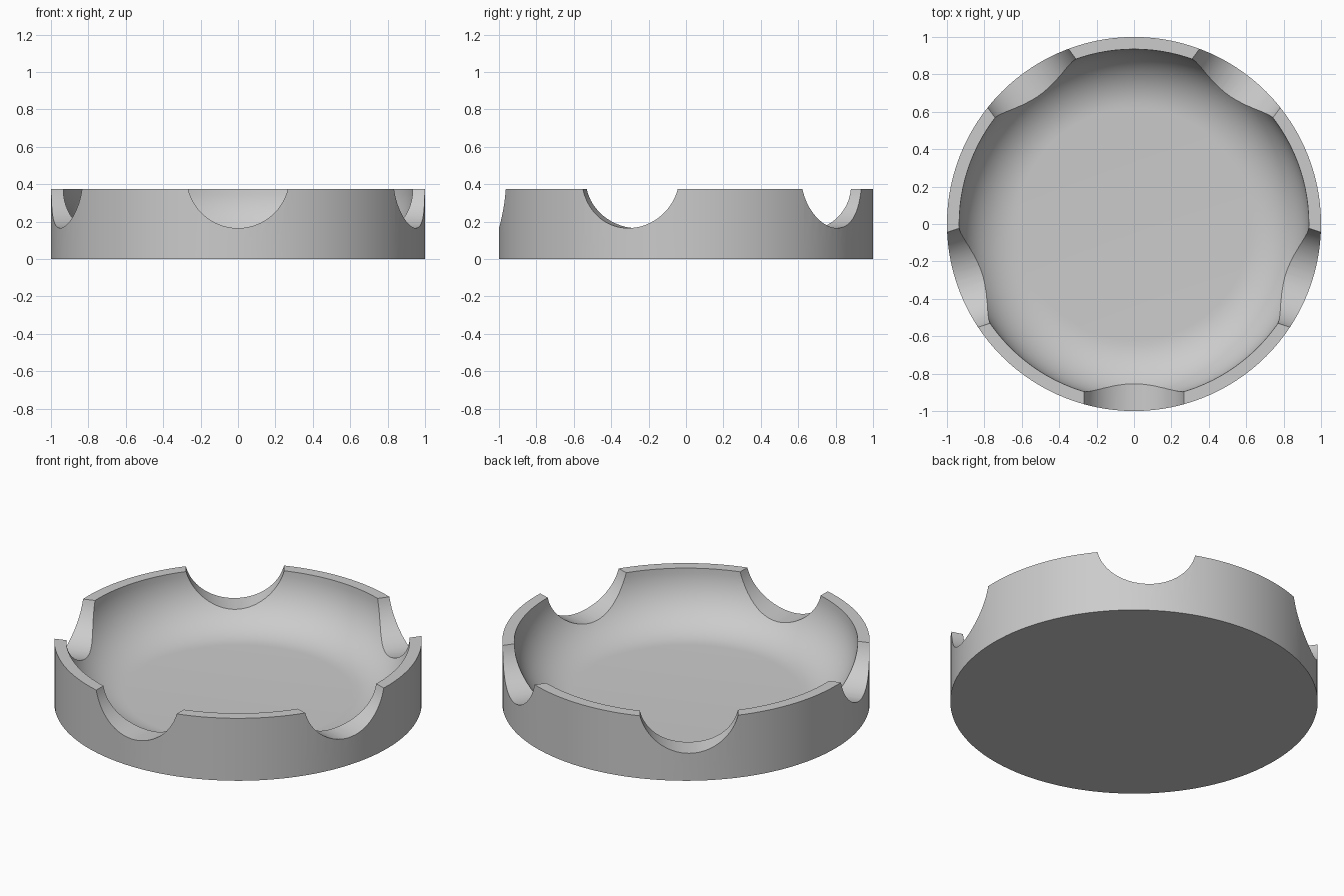
import bpy, bmesh, math
from mathutils import Matrix, Vector

cube = bpy.data.objects.get("Cube")
if cube:
    bpy.data.objects.remove(cube, do_unlink=True)

HEIGHT = 0.375
FILLET = 0.315          # radius of the rounded inner wall
INNER = 0.935           # inner radius at the rim
NOTCH_R, NOTCH_Z = 0.275, 0.44

grey = bpy.data.materials.new("grey")
grey.use_nodes = True
colour = (0.6, 0.6, 0.6, 1)
grey.diffuse_color = colour
grey.node_tree.nodes["Principled BSDF"].inputs["Base Color"].default_value = colour


def make_object(name, bm):
    bmesh.ops.recalc_face_normals(bm, faces=bm.faces)
    mesh = bpy.data.meshes.new(name)
    bm.to_mesh(mesh)
    bm.free()
    mesh.materials.append(grey)
    obj = bpy.data.objects.new(name, mesh)
    bpy.context.collection.objects.link(obj)
    return obj


# Dish: half profile with a rounded inner wall, turned around z
profile = [(0, 0), (1, 0), (1, HEIGHT)]
for i in range(17):
    a = math.radians(90) * i / 16
    profile.append((INNER - FILLET + FILLET * math.cos(a), HEIGHT - FILLET * math.sin(a)))
profile.append((0, HEIGHT - FILLET))

bm = bmesh.new()
verts = [bm.verts.new((r, 0, z)) for r, z in profile]
edges = [bm.edges.new(pair) for pair in zip(verts, verts[1:])]
bmesh.ops.spin(bm, geom=verts + edges, cent=(0, 0, 0), axis=(0, 0, 1),
               angle=math.tau, steps=120)
bmesh.ops.remove_doubles(bm, verts=bm.verts, dist=0.0001)
dish = make_object("dish", bm)

# Five round notches through the rim, one facing the front
bm = bmesh.new()
for i in range(5):
    turn = Matrix.Rotation(math.radians(-90 + 72 * i), 4, "Z")
    place = Matrix.Translation(Vector((0.85, 0, NOTCH_Z)))
    lay = Matrix.Rotation(math.radians(90), 4, "Y")
    bmesh.ops.create_cone(bm, cap_ends=True, segments=80, radius1=NOTCH_R,
                          radius2=NOTCH_R, depth=0.6, matrix=turn @ place @ lay)
cutter = make_object("notch_cutter", bm)
cutter.hide_render = True

cut = dish.modifiers.new("notches", "BOOLEAN")
cut.operation = "DIFFERENCE"
cut.solver = "EXACT"
cut.object = cutter
graph = bpy.context.evaluated_depsgraph_get()
dish.data = bpy.data.meshes.new_from_object(dish.evaluated_get(graph))
dish.modifiers.clear()
bpy.data.objects.remove(cutter, do_unlink=True)

# Smooth walls with sharp rims
bpy.ops.object.select_all(action="DESELECT")
dish.select_set(True)
bpy.context.view_layer.objects.active = dish
bpy.ops.object.shade_smooth_by_angle(angle=math.radians(30))
